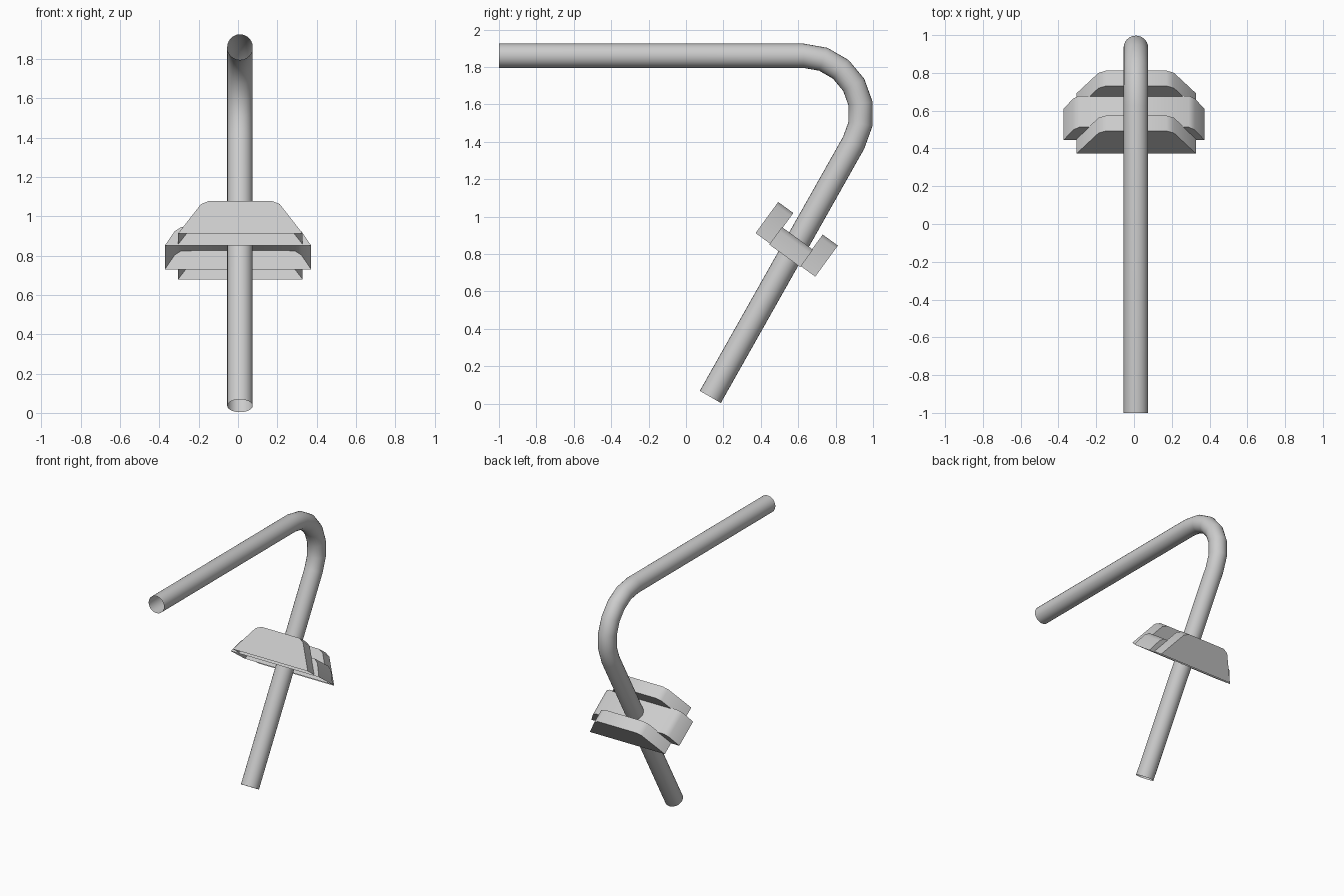
import bpy
import bmesh
from math import sin, cos, radians, tau
from mathutils import Vector

cube = bpy.data.objects.get("Cube")
if cube:
    bpy.data.objects.remove(cube, do_unlink=True)

# Single plain grey
grey = bpy.data.materials.new("light grey")
grey.use_nodes = True
colour = (0.6, 0.6, 0.6, 1)
grey.diffuse_color = colour
grey.node_tree.nodes["Principled BSDF"].inputs["Base Color"].default_value = colour


def finish(bm, name, angle):
    """Turn a bmesh into a shaded, coloured object."""
    bmesh.ops.recalc_face_normals(bm, faces=bm.faces)
    mesh = bpy.data.meshes.new(name)
    bm.to_mesh(mesh)
    bm.free()
    mesh.materials.append(grey)
    ob = bpy.data.objects.new(name, mesh)
    bpy.context.collection.objects.link(ob)
    bpy.ops.object.select_all(action='DESELECT')
    ob.select_set(True)
    bpy.context.view_layer.objects.active = ob
    bpy.ops.object.shade_smooth_by_angle(angle=radians(angle))
    return ob


def bent_tube(name, path, x, radius, sides=24):
    """Sweep an open-ended circle along (y, z, heading) stations."""
    bm = bmesh.new()
    rings = []
    for y, z, heading in path:
        across = Vector((0, sin(heading), cos(heading)))
        ring = []
        for i in range(sides):
            a = tau * i / sides
            ring.append(bm.verts.new(Vector((x, y, z)) + radius *
                                     (cos(a) * Vector((1, 0, 0)) + sin(a) * across)))
        rings.append(ring)
    for r0, r1 in zip(rings, rings[1:]):
        for i in range(sides):
            j = (i + 1) % sides
            bm.faces.new((r0[i], r0[j], r1[j], r1[i]))
    return finish(bm, name, 60)


def hollow_block(name, x, y, z, depth, half_profile):
    """Tilted trapezoid shell, open underneath; (y, z) is its front lower edge."""
    up = Vector((0, 0.59, 0.81))
    back = Vector((0, 0.81, -0.59))
    start = Vector((x, y, z))
    outline = half_profile + [(-w, h) for w, h in reversed(half_profile)]
    bm = bmesh.new()
    front, rear = [
        [bm.verts.new(start + Vector((w, 0, 0)) + up * h + back * d) for w, h in outline]
        for d in (0, depth)]
    bm.faces.new(front)
    bm.faces.new(rear[::-1])
    for i in range(len(outline) - 1):
        bm.faces.new((front[i], front[i + 1], rear[i + 1], rear[i]))
    return finish(bm, name, 40)


# Tube: level arm, bend of six segments, then the slanting leg
bend_y, bend_z, bend_r, turn = 0.628, 1.55, 0.31, radians(120)
path = [(-1, bend_z + bend_r, 0)]
for i in range(7):
    t = turn * i / 6
    path.append((bend_y + bend_r * sin(t), bend_z + bend_r * cos(t), t))
path.append((0.13, 0.036, turn))
bent_tube("bent_tube", path, 0.01, 0.065)

# Clamp: a wide middle block between two taller plates
plate = [(0.317, 0), (0.2, 0.185), (0.16, 0.205)]
middle = [(0.372, 0), (0.322, 0.09), (0.29, 0.115)]
hollow_block("front_plate", 0.012, 0.372, 0.912, 0.1, plate)
hollow_block("middle_block", 0, 0.445, 0.851, 0.205, middle)
hollow_block("back_plate", 0.012, 0.61, 0.738, 0.1, plate)
